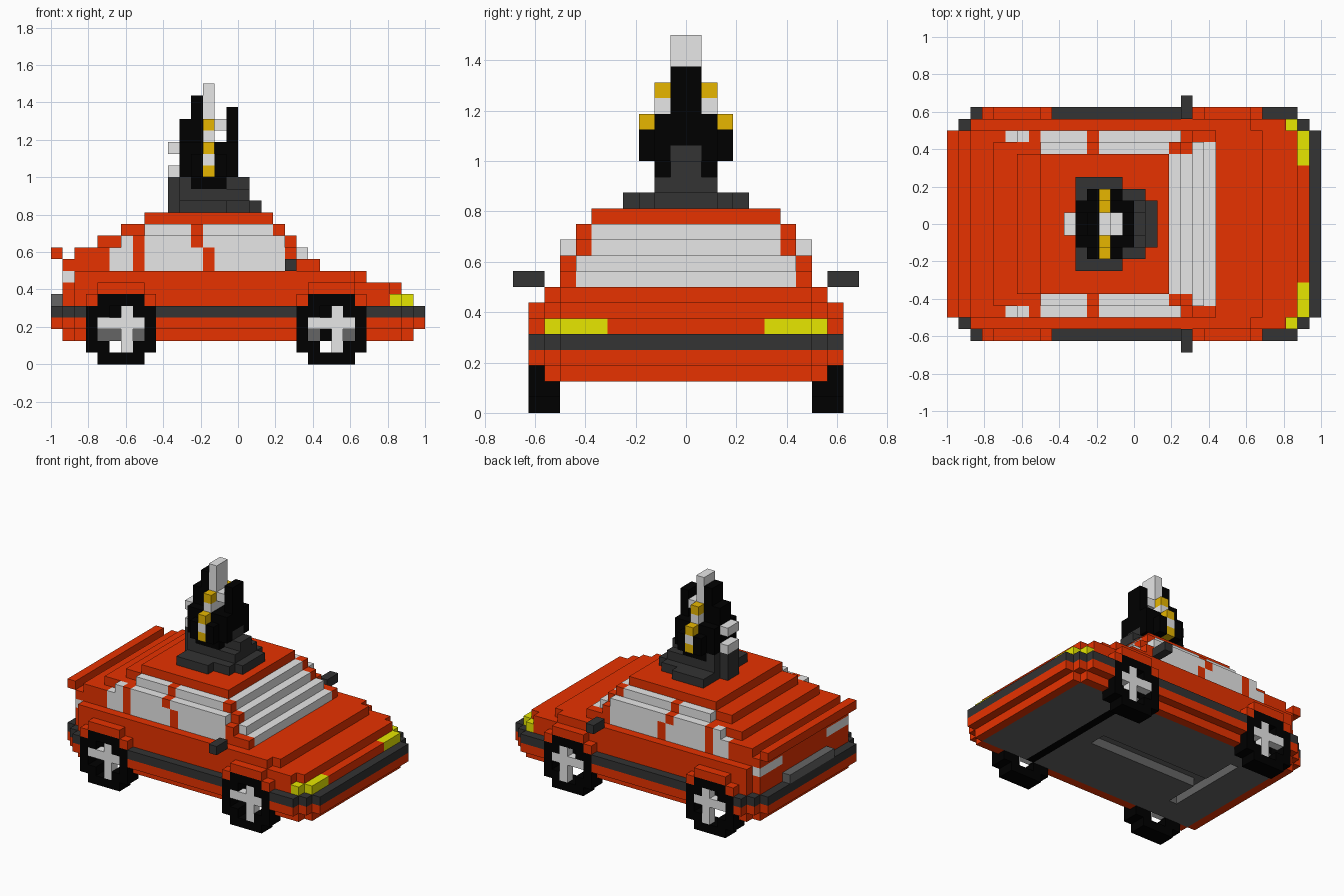
import bpy, bmesh

if "Cube" in bpy.data.objects:
    bpy.data.objects.remove(bpy.data.objects["Cube"])

U = 1 / 16          # size of one block
cells = {}          # block position -> part name

COLOURS = {
    "red": (0.8, 0.032, 0.0), "light_grey": (0.8, 0.8, 0.8),
    "dark_grey": (0.033, 0.033, 0.033), "mid_grey": (0.13, 0.13, 0.13),
    "black": (0.0, 0.0, 0.0), "yellow": (0.8, 0.8, 0.0),
    "gold": (0.8, 0.47, 0.0),
}
PART_COLOUR = {
    "body": "red", "spoiler": "red", "windows": "light_grey", "tail_lamps": "light_grey",
    "side_stripe": "dark_grey", "underside": "mid_grey", "mirrors": "dark_grey",
    "rear_plate": "mid_grey", "axle_mounts": "mid_grey", "headlights": "yellow",
    "tyres": "black", "wheel_wells": "black", "front_axle": "black",
    "hub_spokes": "light_grey",
    "roof_base": "dark_grey", "ornament_shell": "black", "ornament_blade": "light_grey",
    "ornament_studs": "light_grey", "ornament_trim": "gold",
}


def box(part, x0, x1, y0, y1, z0, z1):
    """Fill blocks on both sides of y = 0 (part None removes them)."""
    for x in range(x0, x1):
        for y in range(y0, y1):
            for z in range(z0, z1):
                for yy in (y, -1 - y):
                    if part:
                        cells[x, yy, z] = part
                    else:
                        cells.pop((x, yy, z), None)


def slab(part, x0, x1, w, z0, z1, steps=2):
    """Centred slab with stepped corners."""
    for s in range(steps + 1):
        box(part, x0 + s, x1 - s, 0, w - steps + s, z0, z1)


# lower body, bumper stripe and bonnet
slab("body", -15, 15, 9, 2, 3, 1)
slab("body", -16, 16, 10, 3, 4)
slab("side_stripe", -16, 16, 10, 4, 5)
slab("body", -15, 15, 9, 5, 6, 1)
slab("body", -15, 14, 9, 6, 7, 1)
slab("body", -15, 11, 9, 7, 8, 1)
# floor with a shallow tunnel
box("underside", -14, 14, 0, 8, 2, 3)
box("underside", -11, 6, 0, 7, 3, 4)
box(None, -9, 5, 0, 1, 2, 3)
box(None, -10, -9, 0, 5, 2, 3)

# cabin, narrowing upwards
box("body", -15, 7, 0, 8, 8, 9)
box("body", -14, 5, 0, 8, 9, 10)
box("body", -12, 5, 0, 7, 10, 11)
box("body", -10, 4, 0, 8, 10, 11)
box("body", -10, 4, 0, 6, 11, 12)
box("body", -8, 4, 0, 7, 11, 12)
box("body", -8, 3, 0, 6, 12, 13)

# windscreen steps
box("windows", 5, 7, 0, 7, 8, 9)
box("windows", 4, 6, 0, 7, 9, 10)
box("windows", 3, 5, 0, 6, 10, 11)
box("windows", 2, 4, 0, 6, 11, 12)

# side windows with pillars left between them
box("windows", -11, -9, 7, 8, 8, 10)
box("windows", -10, -9, 7, 8, 10, 11)
box("windows", -8, -3, 7, 8, 8, 10)
box("windows", -2, 4, 7, 8, 8, 10)
box("windows", -8, -4, 7, 8, 10, 11)
box("windows", -3, 4, 7, 8, 10, 11)
box("windows", -8, -4, 6, 7, 11, 12)
box("windows", -3, 3, 6, 7, 11, 12)

# lamps, plate, spoiler, mirrors
box("headlights", 14, 15, 5, 8, 5, 6)
box("headlights", 13, 14, 8, 9, 5, 6)
box("tail_lamps", -15, -14, 4, 8, 7, 8)
box("rear_plate", -16, -15, 0, 4, 5, 6)
box("spoiler", -16, -15, 0, 8, 9, 10)
box("mirrors", 4, 5, 9, 11, 8, 9)

# wheels, with arches above and wells behind
for x in (-13, 5):
    box("body", x, x + 6, 9, 10, 5, 6)
    box("body", x + 1, x + 5, 9, 10, 6, 7)
    box("wheel_wells", x, x + 6, 7, 8, 3, 6)
    box("axle_mounts", x, x + 6, 7, 8, 2, 3)
    box(None, x, x + 6, 8, 10, 0, 5)
    box(None, x + 1, x + 5, 8, 10, 5, 6)
    box("tyres", x, x + 6, 8, 10, 1, 5)
    box("tyres", x + 1, x + 5, 8, 10, 0, 6)
    # open rim with four spokes
    box(None, x + 2, x + 4, 8, 10, 1, 5)
    box(None, x + 1, x + 5, 8, 10, 2, 4)
    box("hub_spokes", x + 3, x + 4, 9, 10, 1, 5)
    box("hub_spokes", x + 1, x + 5, 9, 10, 3, 4)
box("front_axle", 7, 8, 0, 8, 2, 3)

# base of the roof ornament
box("roof_base", -5, -1, 0, 4, 13, 14)
box("roof_base", -5, 1, 0, 3, 13, 14)
box("roof_base", -5, 2, 0, 2, 13, 14)
box("roof_base", -6, -4, 0, 1, 13, 16)
box("roof_base", -5, 1, 0, 2, 14, 15)
box("roof_base", -5, -4, 0, 2, 15, 16)
box("roof_base", -1, 1, 0, 1, 15, 16)

# ornament shell: (x0, x1, half width, bottom, top)
for x0, x1, w, z0, z1 in ((-4, -1, 2, 15, 16), (-5, 0, 2, 16, 19), (-4, -1, 3, 16, 18),
                          (-5, -4, 1, 19, 21), (-4, -3, 1, 19, 23), (-1, 0, 1, 19, 22)):
    box("ornament_shell", x0, x1, 0, w, z0, z1)
box("roof_base", -1, 0, 0, 1, 14, 17)

# blade, trim bands and rear studs
box("ornament_blade", -3, -2, 0, 1, 16, 24)
box("ornament_blade", -3, -2, 1, 2, 19, 20)
box("ornament_blade", -2, -1, 0, 1, 20, 21)
box("ornament_blade", -3, -2, 2, 3, 17, 18)
box("ornament_trim", -3, -2, 1, 2, 20, 21)
box("ornament_trim", -3, -2, 2, 3, 18, 19)
box("ornament_trim", -3, -2, 2, 3, 16, 17)
box("ornament_studs", -6, -5, 0, 1, 16, 17)
box("ornament_studs", -6, -5, 0, 1, 18, 19)

# materials
mats = {}
for name, c in COLOURS.items():
    mats[name] = bpy.data.materials.new(name)
    mats[name].diffuse_color = (*c, 1)

# one mesh per part, made of the outer block faces only
for part, colour in PART_COLOUR.items():
    bm = bmesh.new()
    verts = {}
    for p in [c for c, n in cells.items() if n == part]:
        for a in range(3):
            b, c = (a + 1) % 3, (a + 2) % 3
            for side in (0, 1):
                q = list(p)
                q[a] += 2 * side - 1
                if tuple(q) in cells:
                    continue
                loop = []
                for db, dc in ((0, 0), (1, 0), (1, 1), (0, 1)):
                    v = list(p)
                    v[a] += side
                    v[b] += db
                    v[c] += dc
                    k = tuple(v)
                    if k not in verts:
                        verts[k] = bm.verts.new([t * U for t in k])
                    loop.append(verts[k])
                bm.faces.new(loop if side else loop[::-1])
    me = bpy.data.meshes.new(part)
    bm.to_mesh(me)
    bm.free()
    me.materials.append(mats[colour])
    bpy.context.collection.objects.link(bpy.data.objects.new(part, me))

for m in bpy.data.materials:
    if m.users and not m.is_grease_pencil:
        m.use_nodes = True
        m.node_tree.nodes["Principled BSDF"].inputs["Base Color"].default_value = m.diffuse_color
